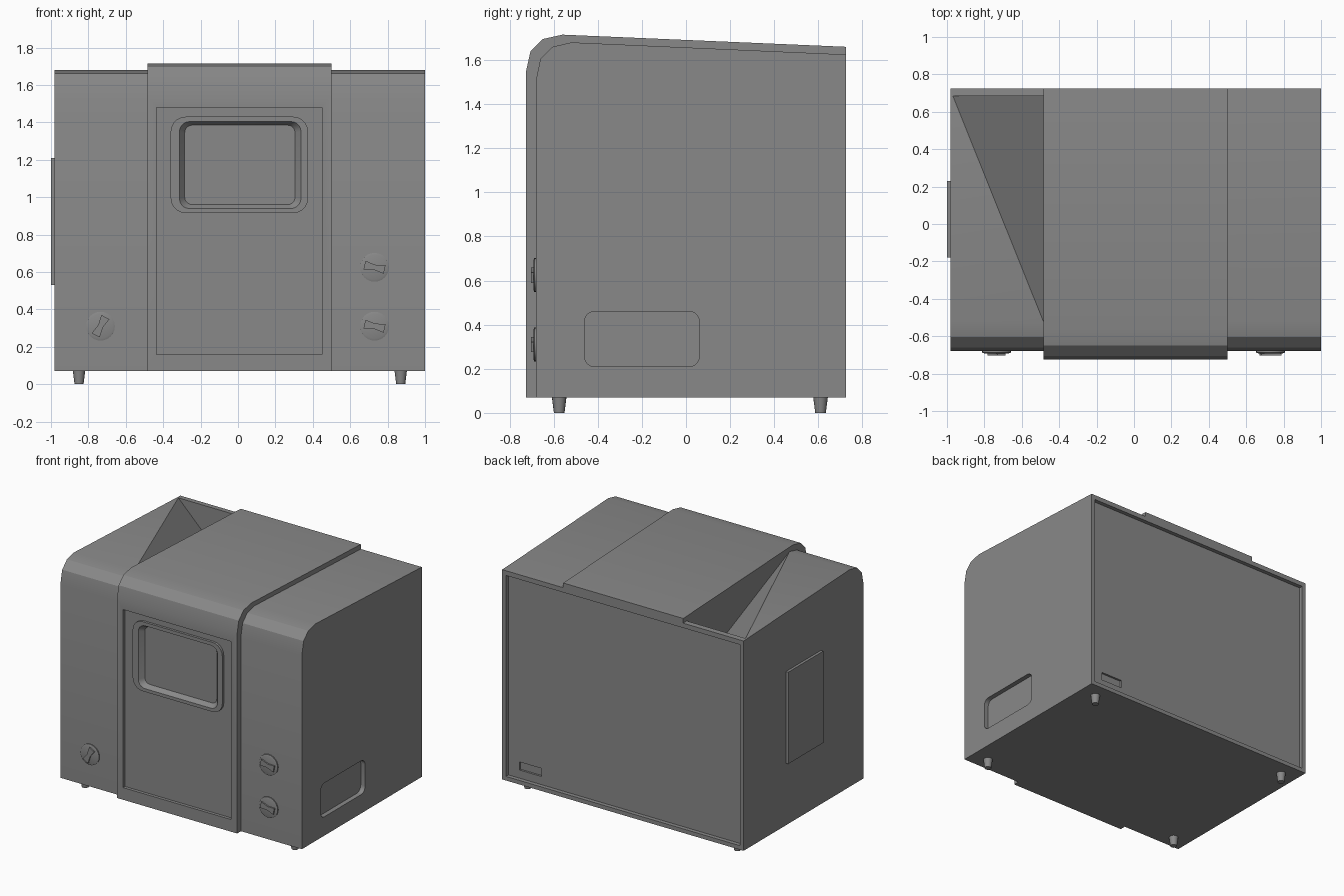
import bpy, bmesh, math

if "Cube" in bpy.data.objects:
    bpy.data.objects.remove(bpy.data.objects["Cube"])

grey = bpy.data.materials.new("enamel_grey")
grey.use_nodes = True
GREY = (0.25, 0.25, 0.25, 1)
grey.diffuse_color = GREY
grey.node_tree.nodes["Principled BSDF"].inputs["Base Color"].default_value = GREY


def loft(name, loops, angle=30):
    """Closed solid through equally long loops of 3D points."""
    bm = bmesh.new()
    rings = [[bm.verts.new(p) for p in loop] for loop in loops]
    n = len(rings[0])
    for a, b in zip(rings, rings[1:]):
        for i in range(n):
            j = (i + 1) % n
            bm.faces.new((a[i], a[j], b[j], b[i]))
    bm.faces.new(rings[0][::-1])
    bm.faces.new(rings[-1])
    bmesh.ops.recalc_face_normals(bm, faces=bm.faces)
    mesh = bpy.data.meshes.new(name)
    bm.to_mesh(mesh)
    bm.free()
    mesh.materials.append(grey)
    ob = bpy.data.objects.new(name, mesh)
    bpy.context.collection.objects.link(ob)
    smooth(ob, angle)
    return ob


def activate(ob):
    bpy.ops.object.select_all(action='DESELECT')
    ob.select_set(True)
    bpy.context.view_layer.objects.active = ob


def smooth(ob, angle=30):
    activate(ob)
    bpy.ops.object.shade_smooth_by_angle(angle=math.radians(angle))


def cut(cutter, *targets):
    for ob in targets:
        mod = ob.modifiers.new("cut", 'BOOLEAN')
        mod.operation = 'DIFFERENCE'
        mod.solver = 'EXACT'
        mod.object = cutter
        activate(ob)
        bpy.ops.object.modifier_apply(modifier=mod.name)
        smooth(ob)
    bpy.data.objects.remove(cutter)


def rounded(u0, u1, v0, v1, r=0.0):
    """Outline of a rectangle, with rounded corners when r is given."""
    if not r:
        return [(u0, v0), (u1, v0), (u1, v1), (u0, v1)]
    corners = [(u1 - r, v1 - r), (u0 + r, v1 - r), (u0 + r, v0 + r), (u1 - r, v0 + r)]
    return [(cu + r * math.cos(math.pi * (k / 2 + s / 10)),
             cv + r * math.sin(math.pi * (k / 2 + s / 10)))
            for k, (cu, cv) in enumerate(corners) for s in range(6)]


def at_x(outline, x):
    return [(x, u, v) for u, v in outline]


def at_y(outline, y):
    return [(u, y, v) for u, v in outline]


def circle(cu, cv, r, n=24):
    return [(cu + r * math.cos(2 * math.pi * i / n),
             cv + r * math.sin(2 * math.pi * i / n)) for i in range(n)]


LEFT, RIGHT, BACK, FRONT, BASE = -0.98, 1.0, 0.725, -0.68, 0.07
BAND_L, BAND_R = -0.485, 0.5

# Main cabinet
lower = [(FRONT, BASE), (FRONT, 1.51), (-0.66, 1.605), (-0.605, 1.66),
         (-0.52, 1.68), (BACK, 1.625)]
body = loft("cabinet", [at_x(lower + [(BACK, BASE)], x) for x in (LEFT, RIGHT)])

# Raised central band over front and top
upper = [(-0.725, BASE), (-0.725, 1.55), (-0.705, 1.64), (-0.65, 1.695),
         (-0.56, 1.715), (BACK, 1.66)]
band = loft("centre_band", [at_x(upper + lower[::-1], x) for x in (BAND_L, BAND_R)])

# Recessed back panel with a small slot
cut(loft("cutter", [at_y(rounded(LEFT + 0.03, RIGHT - 0.03, BASE + 0.03, 1.59), y)
                    for y in (0.695, 0.8)]), body)
cut(loft("cutter", [at_y(rounded(0.7, 0.88, 0.16, 0.22), y) for y in (0.68, 0.75)]), body)

# Sunken corner in the top, beside the band
apex = (LEFT + 0.01, 0.685, 1.628)
front_pt = (BAND_L, -0.52, 1.68)
low_pt = (BAND_L, 0.685, 1.15)
lift = lambda p: (p[0], p[1], 1.8)
cut(loft("cutter", [[apex, front_pt, low_pt],
                    [lift(p) for p in (apex, front_pt, low_pt)]]), body)

# Recessed grip in the side
cut(loft("cutter", [at_x(rounded(-0.46, 0.06, 0.21, 0.46, 0.045), x)
                    for x in (RIGHT - 0.035, RIGHT + 0.1)]), body)

# Sunken door panel
cut(loft("cutter", [at_y(rounded(-0.435, 0.45, 0.16, 1.48), y) for y in (-0.8, -0.702)]), band)

# Window frame with sloped opening
frame = loft("window_frame", [at_y(rounded(-0.36, 0.375, 0.915, 1.43, 0.08), y)
                              for y in (-0.7, -0.72)])
cut(loft("cutter", [at_y(rounded(-0.325, 0.35, 0.93, 1.412, 0.06), -0.735),
                    at_y(rounded(-0.285, 0.305, 0.96, 1.385, 0.04), -0.684)]), frame, band)

# Side plate
loft("side_plate", [at_x(rounded(-0.18, 0.23, 0.53, 1.21), x) for x in (-1.0, LEFT)])

# Dials with waisted grips
for name, x, z, turn in (("left_dial", -0.735, 0.31, 62),
                         ("upper_right_dial", 0.73, 0.625, -12),
                         ("lower_right_dial", 0.73, 0.31, -12)):
    loft(name, [at_y(circle(x, z, r), y)
                for r, y in ((0.077, FRONT), (0.077, -0.688), (0.065, -0.692))])
    c, s = math.cos(math.radians(turn)), math.sin(math.radians(turn))
    waist = [(-0.055, -0.024), (0, -0.014), (0.055, -0.024),
             (0.055, 0.024), (0, 0.014), (-0.055, 0.024)]
    grip = [(x + u * c - v * s, z + u * s + v * c) for u, v in waist]
    loft(name + "_grip", [at_y(grip, y) for y in (-0.69, -0.702)])

# Tapered feet
for side, x in (("left", 0.87), ("right", -0.85)):
    for end, y in (("front", -0.575), ("back", 0.61)):
        loft(f"{end}_{side}_foot", [[(u, v, z) for u, v in circle(x, y, r, 16)]
                                    for r, z in ((0.024, 0), (0.033, BASE))])
